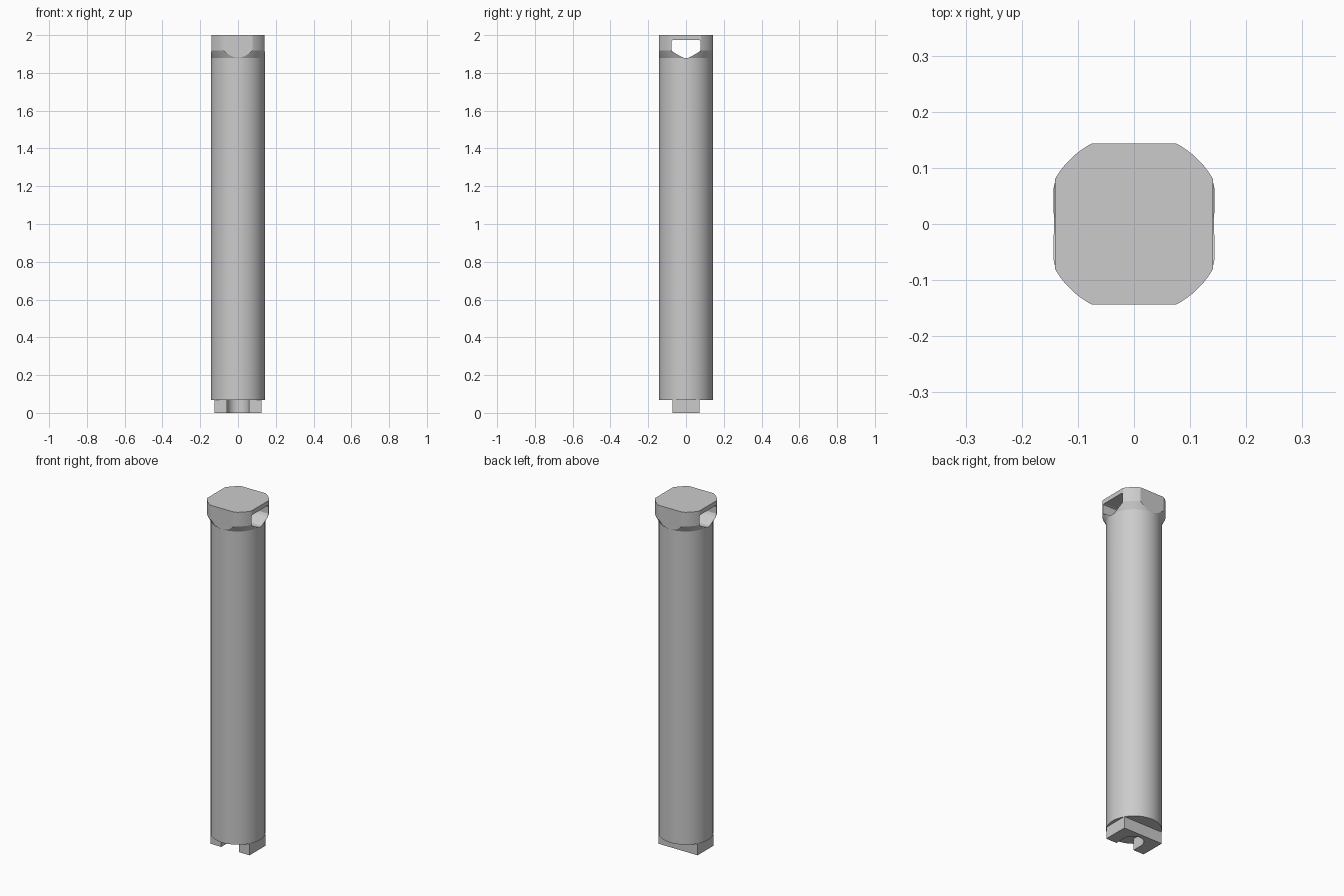
import bpy, bmesh, math

cube = bpy.data.objects.get("Cube")
if cube:
    bpy.data.objects.remove(cube, do_unlink=True)

RADIUS, HEAD_RADIUS, FLAT = 0.143, 0.162, 0.1432
BASE_TOP, SIDES = 0.067, 96

grey = bpy.data.materials.new("plain_grey")
grey.use_nodes = True
colour = (0.6, 0.6, 0.6, 1)
grey.diffuse_color = colour
grey.node_tree.nodes["Principled BSDF"].inputs["Base Color"].default_value = colour


def make_object(name, bm):
    bmesh.ops.recalc_face_normals(bm, faces=bm.faces)
    mesh = bpy.data.meshes.new(name)
    bm.to_mesh(mesh)
    bm.free()
    mesh.materials.append(grey)
    obj = bpy.data.objects.new(name, mesh)
    bpy.context.collection.objects.link(obj)
    return obj


def prism(name, outline, vector):
    """Extrude a closed outline of 3D points along a vector."""
    bm = bmesh.new()
    face = bm.faces.new([bm.verts.new(p) for p in outline])
    result = bmesh.ops.extrude_face_region(bm, geom=[face])
    verts = [v for v in result["geom"] if isinstance(v, bmesh.types.BMVert)]
    bmesh.ops.translate(bm, verts=verts, vec=vector)
    return make_object(name, bm)


def box(name, x0, x1, y0, y1, z0, z1):
    outline = [(x0, y0, z0), (x1, y0, z0), (x1, y1, z0), (x0, y1, z0)]
    return prism(name, outline, (0, 0, z1 - z0))


def lathe(name, profile):
    """Closed solid of revolution from (radius, height) points."""
    bm = bmesh.new()
    rings = []
    for r, z in profile:
        angles = [2 * math.pi * (i + 0.5) / SIDES for i in range(SIDES)]
        rings.append([bm.verts.new((r * math.cos(a), r * math.sin(a), z)) for a in angles])
    for low, high in zip(rings, rings[1:]):
        for i in range(SIDES):
            j = (i + 1) % SIDES
            bm.faces.new((low[i], low[j], high[j], high[i]))
    bm.faces.new(rings[0])
    bm.faces.new(rings[-1])
    return make_object(name, bm)


def cut(target, cutter):
    cutter.hide_render = True
    mod = target.modifiers.new("cut", "BOOLEAN")
    mod.operation = "DIFFERENCE"
    mod.solver = "EXACT"
    mod.object = cutter
    bpy.context.view_layer.objects.active = target
    bpy.ops.object.modifier_apply(modifier=mod.name)
    bpy.data.objects.remove(cutter, do_unlink=True)


# Long round shaft flaring into the wider head
shaft = lathe("shaft_and_head", [(RADIUS, BASE_TOP), (RADIUS, 1.88),
                                 (HEAD_RADIUS, 1.918), (HEAD_RADIUS, 2.0)])

# Four flats on the head, slightly deeper on the left and right
for s in (-1, 1):
    y0, y1 = sorted((s * FLAT, s * 0.3))
    cut(shaft, box("flat_cutter", -0.3, 0.3, y0, y1, 1.8, 2.1))
    for depth, z in ((FLAT, 1.8), (0.141, 1.912)):
        x0, x1 = sorted((s * depth, s * 0.3))
        cut(shaft, box("flat_cutter", x0, x1, -0.3, 0.3, z, 2.1))

# Pointed window through the head from side to side
half = [(0.012, 1.879), (0.07, 1.911), (0.078, 1.924),
        (0.078, 1.963), (0.075, 1.971), (0.067, 1.974)]
window = half + [(-y, z) for y, z in reversed(half)]
cut(shaft, prism("window_cutter", [(-0.3, y, z) for y, z in window], (0.6, 0, 0)))

# Foot block with a round-ended slot open to the front
foot = box("foot_block", -0.125, 0.125, -0.072, 0.072, 0, BASE_TOP)
slot_r = 0.057
arc = [math.pi * i / 24 for i in range(25)]
slot = [(slot_r * math.cos(a), slot_r * math.sin(a) - 0.01, -0.1) for a in arc]
slot += [(-slot_r, -0.2, -0.1), (slot_r, -0.2, -0.1)]
cut(foot, prism("slot_cutter", slot, (0, 0, 0.3)))

# Smooth the round surfaces, keep the edges sharp
for obj in (shaft, foot):
    bpy.ops.object.select_all(action="DESELECT")
    obj.select_set(True)
    bpy.context.view_layer.objects.active = obj
    bpy.ops.object.shade_smooth_by_angle(angle=math.radians(20))
